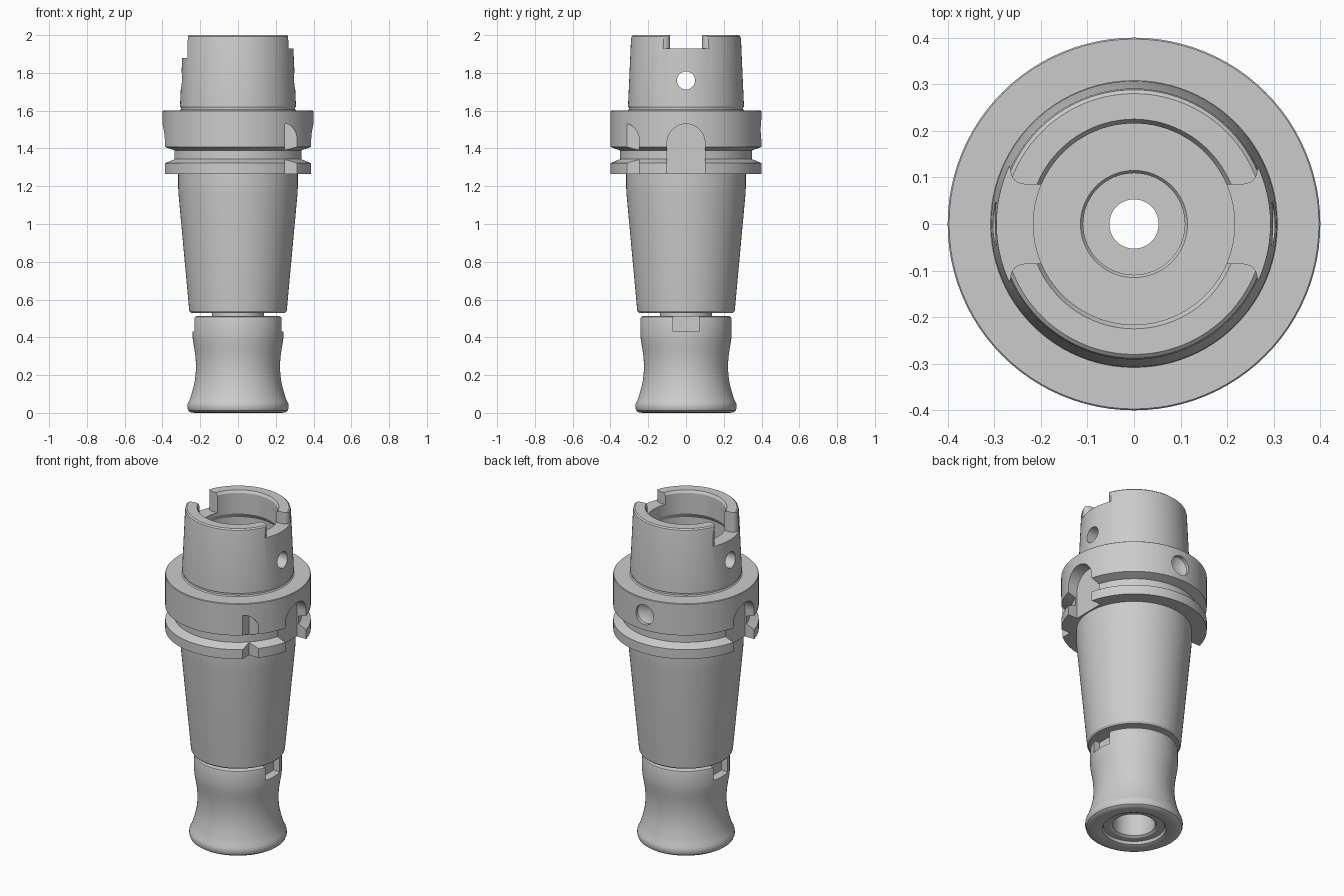
import bpy, bmesh, math
from mathutils import Vector

if "Cube" in bpy.data.objects:
    bpy.data.objects.remove(bpy.data.objects["Cube"], do_unlink=True)

steel = bpy.data.materials.new("grey steel")
GREY = (0.6, 0.6, 0.6, 1)
steel.use_nodes = True
steel.diffuse_color = GREY
steel.node_tree.nodes["Principled BSDF"].inputs["Base Color"].default_value = GREY
SEGMENTS = 96


def finish(name, bm):
    bmesh.ops.recalc_face_normals(bm, faces=bm.faces)
    mesh = bpy.data.meshes.new(name)
    bm.to_mesh(mesh)
    bm.free()
    mesh.materials.append(steel)
    obj = bpy.data.objects.new(name, mesh)
    bpy.context.collection.objects.link(obj)
    return obj


def lathe(name, profile):
    """Turn a closed (radius, height) loop around z."""
    bm = bmesh.new()
    rings = []
    for i in range(SEGMENTS):
        a = 2 * math.pi * i / SEGMENTS
        rings.append([bm.verts.new((r * math.cos(a), r * math.sin(a), z)) for r, z in profile])
    n = len(profile)
    for i in range(SEGMENTS):
        here, there = rings[i], rings[(i + 1) % SEGMENTS]
        for j in range(n):
            k = (j + 1) % n
            bm.faces.new((here[j], there[j], there[k], here[k]))
    return finish(name, bm)


def prism(points, place, lo, hi):
    """Extrude a 2D outline between lo and hi; place maps (u, v, depth) to a point."""
    bm = bmesh.new()
    ends = [[bm.verts.new(place(u, v, d)) for u, v in points] for d in (lo, hi)]
    bm.faces.new(ends[0])
    bm.faces.new(ends[1])
    n = len(points)
    for i in range(n):
        j = (i + 1) % n
        bm.faces.new((ends[0][i], ends[0][j], ends[1][j], ends[1][i]))
    return finish("cutter", bm)


def cut(target, cutter):
    mod = target.modifiers.new("cut", "BOOLEAN")
    mod.operation = "DIFFERENCE"
    mod.solver = "EXACT"
    mod.object = cutter
    bpy.context.view_layer.objects.active = target
    bpy.ops.object.modifier_apply(modifier=mod.name)
    bpy.data.objects.remove(cutter, do_unlink=True)


def arc(cu, cv, ru, rv, start, end, steps):
    angles = [math.radians(start + (end - start) * i / steps) for i in range(steps + 1)]
    return [(cu + ru * math.cos(a), cv + rv * math.sin(a)) for a in angles]


def along_x(u, v, d):
    return Vector((d, u, v))


def along_y(u, v, d):
    return Vector((u, d, v))


def along_z(u, v, d):
    return Vector((u, v, d))


# Holder: taper shank, grooved flange, long conical body, neck and hollow core
holder = lathe("holder_body", [
    (0.053, 0.505), (0.137, 0.505), (0.137, 0.53), (0.25, 0.53), (0.258, 0.54),
    (0.315, 1.16), (0.317, 1.2), (0.317, 1.265),
    (0.4, 1.265), (0.4, 1.322), (0.35, 1.343), (0.35, 1.39), (0.4, 1.408), (0.4, 1.597),
    (0.397, 1.6), (0.308, 1.6), (0.302, 1.606), (0.302, 1.614), (0.307, 1.622),
    (0.291, 1.98), (0.288, 1.993), (0.28, 2.0), (0.225, 2.0), (0.216, 1.985),
    (0.216, 1.86), (0.235, 1.83), (0.235, 1.62), (0.115, 1.62), (0.109, 1.612),
    (0.109, 1.45), (0.053, 1.45)])

# Drive slots in the flange and shank rim on both sides
flange_slot = [(-0.1, 1.2), (0.1, 1.2)] + arc(0, 1.43, 0.1, 0.1, 0, 180, 24)
flare = [(0.235, 0.085)] + arc(0.235, 0.115, 0.03, 0.03, -60, 0, 5) + [(0.27, 0.13), (0.4, 0.13)]
half = [(0.1, 0.085)] + flare
rim_slot = half + [(u, -v) for u, v in reversed(half)]
for side, floor in ((1, 1.93), (-1, 1.88)):
    cut(holder, prism(flange_slot, along_x, side * 0.325, side * 0.5))
    cut(holder, prism([(side * u, v) for u, v in rim_slot], along_z, floor, 2.1))

# Cross hole through the shank
cut(holder, prism(arc(0, 1.76, 0.048, 0.048, 0, 345, 23), along_x, -0.5, 0.5))

# Orientation notch at the front corner of the flange
notch = [(0.25, 1.2), (0.5, 1.2), (0.5, 1.44)] + arc(0.25, 1.44, 0.064, 0.09, 0, 90, 12)
cut(holder, prism(notch, along_y, -0.5, -0.25))

# Blind drilled hole with a conical bottom at the back of the flange
bm = bmesh.new()
bmesh.ops.create_cone(bm, cap_ends=True, segments=32, radius1=0.0, radius2=0.06, depth=0.035)
rim = [f for f in bm.faces if len(f.verts) > 4]
top = bmesh.ops.extrude_face_region(bm, geom=rim)["geom"]
bmesh.ops.translate(bm, vec=(0, 0, 0.15), verts=[g for g in top if isinstance(g, bmesh.types.BMVert)])
bmesh.ops.delete(bm, geom=rim, context="FACES_ONLY")
drill = finish("cutter", bm)
for v in drill.data.vertices:
    x, y, z = v.co
    v.co = (x, z + 0.36, 1.5 - y)
cut(holder, drill)

# Clamping nut with a waisted grip and a recessed bore
nut = lathe("clamping_nut", [
    (0.053, 0.512), (0.23, 0.512), (0.238, 0.508), (0.241, 0.498), (0.241, 0.41), (0.239, 0.385),
    (0.232, 0.345), (0.226, 0.305), (0.223, 0.265), (0.223, 0.225), (0.227, 0.18),
    (0.235, 0.14), (0.246, 0.1), (0.256, 0.07), (0.264, 0.055), (0.268, 0.042), (0.268, 0.025),
    (0.263, 0.012), (0.25, 0.003), (0.23, 0.0), (0.19, 0.0), (0.175, 0.006), (0.168, 0.022),
    (0.13, 0.022), (0.118, 0.03), (0.115, 0.04), (0.115, 0.35), (0.053, 0.39)])
wrench_slot = [(-0.068, 0.43), (0.068, 0.43), (0.068, 0.6), (-0.068, 0.6)]
for side in (1, -1):
    cut(nut, prism(wrench_slot, along_x, side * 0.19, side * 0.4))

# Smooth turned surfaces, crisp machined edges
for obj in (holder, nut):
    bpy.ops.object.select_all(action="DESELECT")
    obj.select_set(True)
    bpy.context.view_layer.objects.active = obj
    bpy.ops.object.shade_smooth_by_angle(angle=math.radians(30))
